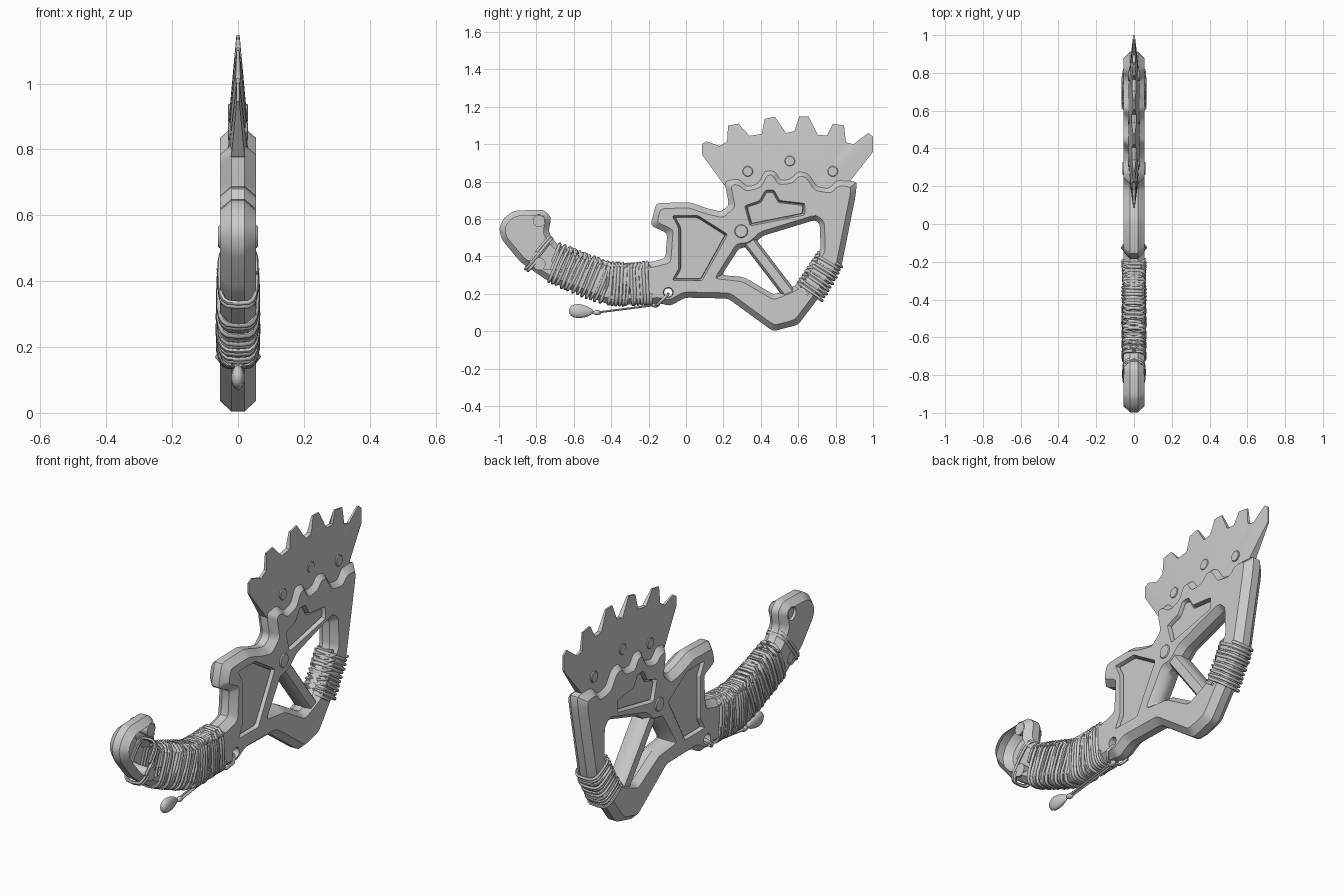
import bpy, bmesh, math, random
from mathutils import Vector, Matrix

if "Cube" in bpy.data.objects:
    bpy.data.objects.remove(bpy.data.objects["Cube"])
random.seed(3)

grey = bpy.data.materials.new("plain_grey")
grey.diffuse_color = (0.6, 0.6, 0.6, 1)
grey.use_nodes = True
grey.node_tree.nodes["Principled BSDF"].inputs["Base Color"].default_value = grey.diffuse_color


def finish(bm, name, angle=35):
    bmesh.ops.recalc_face_normals(bm, faces=bm.faces)
    me = bpy.data.meshes.new(name)
    bm.to_mesh(me)
    bm.free()
    me.materials.append(grey)
    ob = bpy.data.objects.new(name, me)
    bpy.context.collection.objects.link(ob)
    bpy.ops.object.select_all(action='DESELECT')
    ob.select_set(True)
    bpy.context.view_layer.objects.active = ob
    bpy.ops.object.shade_smooth_by_angle(angle=math.radians(angle))
    return ob


def circle(y, z, r, n=14):
    return [(y + r * math.cos(math.tau * i / n), z + r * math.sin(math.tau * i / n)) for i in range(n)]


def orient(pts, ccw):
    area = sum(a[0] * b[1] - b[0] * a[1] for a, b in zip(pts, pts[1:] + pts[:1]))
    return [Vector(p) for p in (pts if (area > 0) == ccw else pts[::-1])]


def offset(loop, d):
    out = []
    for i, p in enumerate(loop):
        a, b = (p - loop[i - 1]).normalized(), (loop[(i + 1) % len(loop)] - p).normalized()
        n = Vector((-a.y - b.y, a.x + b.x)).normalized()
        out.append(p + n * d / max(0.6, n.dot(Vector((-a.y, a.x)))))
    return out


def soften(loop, c):
    """Replace every corner by a short three-point arc."""
    if not c:
        return loop
    out = []
    for i, p in enumerate(loop):
        u, v = loop[i - 1] - p, loop[(i + 1) % len(loop)] - p
        a = p + u.normalized() * min(c, u.length * .4)
        b = p + v.normalized() * min(c, v.length * .4)
        out += [a, (a + b + 2 * p) / 4, b]
    return out


def plate(name, loops, half, rim):
    """Slab across x. loops: (points, chamfer, rounding); first is outside, rest are holes."""
    bm = bmesh.new()
    caps = {1: [], -1: []}
    for k, (pts, inset, c) in enumerate(loops):
        raw = orient(pts, k == 0)
        outer, inner = soften(raw, c), soften(offset(raw, inset), c)
        rings = [[bm.verts.new((x, *p)) for p in lp] for lp, x in
                 ((inner, -half), (outer, -rim), (outer, rim), (inner, half))]
        n = len(outer)
        for r, s in zip(rings, rings[1:]):
            for i in range(n):
                bm.faces.new((r[i], r[(i + 1) % n], s[(i + 1) % n], s[i]))
        for side, r in ((-1, rings[0]), (1, rings[3])):
            caps[side] += [bm.edges.get((r[i], r[(i + 1) % n])) for i in range(n)]
    for side, edges in caps.items():
        bmesh.ops.triangle_fill(bm, edges=edges, use_beauty=True, normal=(side, 0, 0))
    return finish(bm, name)


def cord(name, pts, r):
    cu = bpy.data.curves.new(name, 'CURVE')
    cu.dimensions = '3D'
    cu.bevel_depth, cu.bevel_resolution, cu.use_fill_caps = r, 1, True
    sp = cu.splines.new('POLY')
    sp.points.add(len(pts) - 1)
    for q, p in zip(sp.points, pts):
        q.co = (*p, 1)
    tmp = bpy.data.objects.new(name + "_path", cu)
    bpy.context.collection.objects.link(tmp)
    bm = bmesh.new()
    bm.from_mesh(tmp.to_mesh())
    bpy.data.objects.remove(tmp)
    return finish(bm, name, 60)


# Frame: grip, body and jagged jaw in one outline
outline = [(-1, .55), (-.975, .605), (-.92, .645), (-.76, .65), (-.72, .61), (-.735, .53), (-.69, .465),
           (-.57, .405), (-.43, .36), (-.19, .37), (-.11, .39), (-.1, .525), (-.19, .565), (-.16, .685),
           (.02, .69), (.12, .655), (.19, .64), (.23, .675), (.205, .8), (.28, .82), (.33, .78), (.38, .795),
           (.415, .865), (.48, .865), (.51, .815), (.555, .82), (.595, .865), (.66, .85), (.705, .78),
           (.765, .77), (.8, .81), (.915, .8), (.905, .715), (.83, .34), (.6, .035), (.465, 0),
           (.225, .175), (-.005, .18), (-.085, .135), (-.14, .15), (-.405, .14), (-.74, .27),
           (-.885, .37), (-.985, .49)]
window = [(.285, .445), (.345, .45), (.41, .51), (.69, .595), (.715, .575), (.72, .435), (.58, .24),
          (.47, .195), (.31, .29), (.19, .3)]
panel_a = [(-.06, .61), (.06, .61), (.21, .515), (.08, .28), (-.06, .28), (-.03, .33), (-.03, .555)]
panel_b = [(.325, .665), (.4, .69), (.43, .745), (.465, .745), (.495, .69), (.625, .675), (.625, .63), (.35, .575)]
pins = [(-.785, .59), (-.785, .36), (-.33, .22)]
plate("frame", [(outline, .03, .02), (window, .025, .02), (panel_a, .01, .01), (panel_b, .01, .01),
                (circle(-.095, .208, .022), .005, 0)] + [(circle(*p, .03), .004, 0) for p in pins], .055, .02)
plate("lower_panel", [(panel_a, .002, .01)], .042, .04)
plate("upper_panel", [(panel_b, .002, .01)], .042, .04)
for p in pins:
    plate("grip_pin", [(circle(*p, .03), .002, 0)], .045, .043)

# Diagonal brace with hub
a, b = Vector((.3, .53)), Vector((.56, .19))
w = Vector((a.y - b.y, b.x - a.x)).normalized() * .036
plate("brace", [([a + w, b + w, b - w, a - w], .014, 0)], .048, .028)
plate("hub", [(circle(.295, .535, .036, 18), .004, 0)], .06, .055)

# Toothed blade, thinning outwards from its root
teeth = [(.205, .78), (.085, .945), (.085, 1.0), (.11, 1.015), (.18, .99), (.22, 1.015), (.225, 1.1), (.28, 1.11),
         (.34, 1.045), (.405, 1.055), (.42, 1.135), (.475, 1.147), (.535, 1.06), (.58, 1.07),
         (.605, 1.147), (.655, 1.147), (.705, 1.05), (.765, 1.045), (.785, 1.11), (.845, 1.1),
         (.855, 1.01), (.895, 1.0), (.975, 1.06), (1.0, 1.04), (1.0, .96), (.875, .8)]
bm = bmesh.new()
c, rows = Vector((.54, .6)), []
for p in teeth:
    d = Vector(p) - c
    root = c + d.normalized() * .27
    x = max(.004, .03 - .026 * (d.length - .27) / .29)
    rows.append([bm.verts.new(v) for v in ((-.03, *c), (-.03, *root), (-x, *p), (x, *p), (.03, *root), (.03, *c))])
for r, s in zip(rows, rows[1:]):
    for i in range(5):
        bm.faces.new((r[i], s[i], s[i + 1], r[i + 1]))
for r in (rows[0], rows[-1]):
    bm.faces.new(r)
bmesh.ops.remove_doubles(bm, verts=bm.verts, dist=1e-5)
finish(bm, "blade", 20)
for y, z in ((.33, .855), (.555, .91), (.785, .855)):
    plate("blade_rivet", [(circle(y, z, .028), .003, 0)], .031, .028)


def sample(path, t):
    """Position, tangent and half height along (y, z, half height) points."""
    f = min(max(t, 0), .9999) * (len(path) - 1)
    i = int(f)
    p, q = Vector(path[i]), Vector(path[i + 1])
    m = p.lerp(q, f - i)
    return m, (q - p).xy.normalized()


def ring_point(path, t, ang, half_x, grow=0.0):
    m, d = sample(path, t)
    n = Vector((-d.y, d.x))
    co, si = math.cos(ang), math.sin(ang)
    sx = math.copysign(abs(co) ** .5, co) * (half_x + grow)
    sn = math.copysign(abs(si) ** .6, si) * (m.z + grow)
    return (sx, m.x + n.x * sn, m.y + n.y * sn)


def wrapping(name, path, turns, r, t0=0, t1=1):
    pts = []
    for k in range(turns):
        lean, lift = random.uniform(-.012, .012), random.uniform(0, .005)
        for j in range(20):
            ang = math.tau * j / 20
            t = t0 + (t1 - t0) * (k + j / 20) / turns + lean * math.sin(ang)
            pts.append(ring_point(path, t, ang, .055, lift))
    cord(name, pts, r)


def lacing(name, path, steps, side, r):
    """Zigzag cord crossing over one edge of a wrapping."""
    for s in (1, -1):
        pts = [ring_point(path, i / steps, side * math.pi / 2 + s * .95 * math.sin(i * 1.6), .058, .006)
               for i in range(steps + 1)]
        cord(name, pts, r)


# Cord wrapped round the grip and the rear strut
grip = [(-.715, .37, .1), (-.57, .31, .105), (-.42, .255, .108), (-.3, .25, .108), (-.19, .258, .108)]
strut = [(.655, .195, .075), (.715, .29, .075), (.77, .385, .07)]
wrapping("grip_wrap", grip, 26, .0085)
lacing("grip_lacing", grip, 44, 1, .009)
wrapping("strut_wrap", strut, 11, .0075)
lacing("strut_lacing", strut, 18, 1, .009)
wrapping("grip_end_band", [(-.80, .425, .108), (-.775, .405, .108)], 2, .008)

# Hanging charm: cord through the eyelet, knots and a drop
cord("charm_loop", [(.0, -.095, .2), (.045, -.1, .195), (.062, -.125, .17), (.04, -.15, .145), (0, -.165, .14),
                    (-.04, -.15, .145), (-.062, -.125, .17), (-.045, -.1, .195), (0, -.095, .2)], .008)
for x in (.006, -.006):
    cord("charm_cord", [(x * 3, -.11, .175), (x, -.165, .14), (x, -.32, .12), (x, -.48, .1)], .006)


def bead(name, y, z, size, tilt=0, taper=0.0):
    bm = bmesh.new()
    bmesh.ops.create_uvsphere(bm, u_segments=16, v_segments=10, radius=1)
    for v in bm.verts:
        k = 1 - taper * v.co.y
        v.co = Vector((v.co.x * size[0] * k, v.co.y * size[1], v.co.z * size[2] * k))
    bm.transform(Matrix.Translation((0, y, z)) @ Matrix.Rotation(tilt, 4, 'X'))
    finish(bm, name, 60)


bead("charm_drop", -.56, .107, (.02, .066, .036), -.05, .3)
bead("charm_knot", -.475, .1, (.014, .022, .014))
bead("cord_knot", -.165, .143, (.018, .025, .016))
